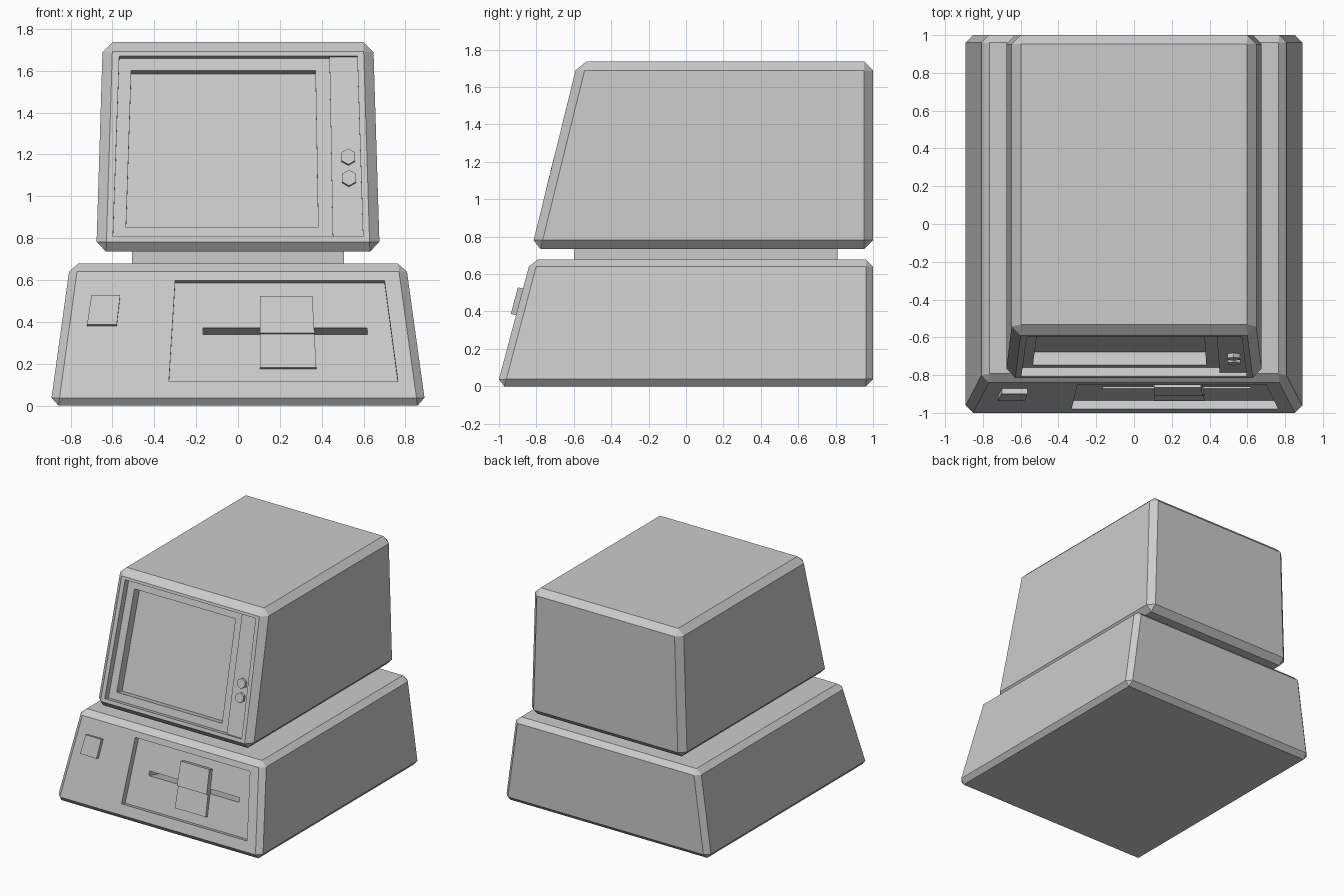
import bpy, bmesh, math
from mathutils import Vector

if "Cube" in bpy.data.objects:
    bpy.data.objects.remove(bpy.data.objects["Cube"])


def make(name, bm):
    bmesh.ops.recalc_face_normals(bm, faces=bm.faces[:])
    me = bpy.data.meshes.new(name)
    bm.to_mesh(me)
    bm.free()
    ob = bpy.data.objects.new(name, me)
    bpy.context.collection.objects.link(ob)
    return ob


def loft(name, a, b, bevel=0):
    """Closed solid between two matching point loops, optionally chamfered."""
    bm = bmesh.new()
    va, vb = [bm.verts.new(p) for p in a], [bm.verts.new(p) for p in b]
    bm.faces.new(va)
    bm.faces.new(vb)
    n = len(va)
    for i in range(n):
        j = (i + 1) % n
        bm.faces.new((va[i], va[j], vb[j], vb[i]))
    if bevel:
        bmesh.ops.recalc_face_normals(bm, faces=bm.faces[:])
        bmesh.ops.bevel(bm, geom=bm.edges[:], offset=bevel, offset_type='OFFSET',
                        segments=1, profile=0.5, affect='EDGES')
    return make(name, bm)


def ring(hw, y0, y1, z):
    return [(-hw, y0, z), (hw, y0, z), (hw, y1, z), (-hw, y1, z)]


def on_front(name, face, outline, d0, d1):
    """Prism on a sloping front: outline in (x, z), depths measured inward."""
    y0, s = face
    inward = Vector((0, 1, -s)).normalized()
    pts = [Vector((x, y0 + s * z, z)) for x, z in outline]
    return loft(name, [p + inward * d0 for p in pts], [p + inward * d1 for p in pts])


def trap(zb, lb, rb, zt, lt, rt):
    return [(lb, zb), (rb, zb), (rt, zt), (lt, zt)]


def cut(ob, face, outline, d0, d1):
    cutter = on_front("cutter", face, outline, d0, d1)
    cutter.hide_render = True
    mod = ob.modifiers.new("cut", 'BOOLEAN')
    mod.operation, mod.solver, mod.object = 'DIFFERENCE', 'EXACT', cutter
    bpy.context.view_layer.objects.active = ob
    bpy.ops.object.modifier_apply(modifier=mod.name)
    bpy.data.objects.remove(cutter)


# Sloping front planes: y at z = 0, and slope
BASE = (-1.01, 0.265)
MON = (-1.0075, 0.247)

# System unit with recessed drive bay and disk slot
base = loft("system_unit", ring(0.896, -1.01, 1, 0), ring(0.802, -0.83, 1, 0.678), 0.038)
cut(base, BASE, trap(0.115, -0.33, 0.764, 0.597, -0.30, 0.70), -0.05, 0.048)
cut(base, BASE, trap(0.351, -0.168, 0.62, 0.384, -0.168, 0.616), 0.03, 0.18)

# Drive latch, two steps, and badge plate
on_front("latch_upper", BASE, trap(0.349, 0.105, 0.365, 0.526, 0.105, 0.355), 0.006, 0.06)
on_front("latch_lower", BASE, trap(0.188, 0.105, 0.374, 0.351, 0.105, 0.365), 0.024, 0.06)
on_front("badge_plate", BASE, trap(0.38, -0.721, -0.579, 0.522, -0.70, -0.563), -0.028, 0.02)

# Neck between the two cases
loft("neck", ring(0.507, -0.6, 0.81, 0.66), ring(0.507, -0.6, 0.81, 0.75))

# Monitor case with recessed bezel and deeper screen
monitor = loft("monitor_case", ring(0.677, -0.826, 1, 0.735),
               ring(0.646, -0.579, 1, 1.736), 0.047)
cut(monitor, MON, trap(0.807, -0.597, 0.597, 1.67, -0.567, 0.57), -0.05, 0.05)
cut(monitor, MON, trap(0.862, -0.535, 0.383, 1.612, -0.51, 0.37), 0.03, 0.12)

# Control strip and hexagonal knobs
on_front("control_panel", MON, trap(0.807, 0.453, 0.598, 1.67, 0.437, 0.571), 0.022, 0.055)
for i, (x, z) in enumerate([(0.527, 1.19), (0.53, 1.088)]):
    hexagon = [(x + 0.038 * math.sin(k * math.pi / 3), z + 0.038 * math.cos(k * math.pi / 3))
               for k in range(6)]
    on_front(f"knob_{i + 1}", MON, hexagon, -0.001, 0.03)
